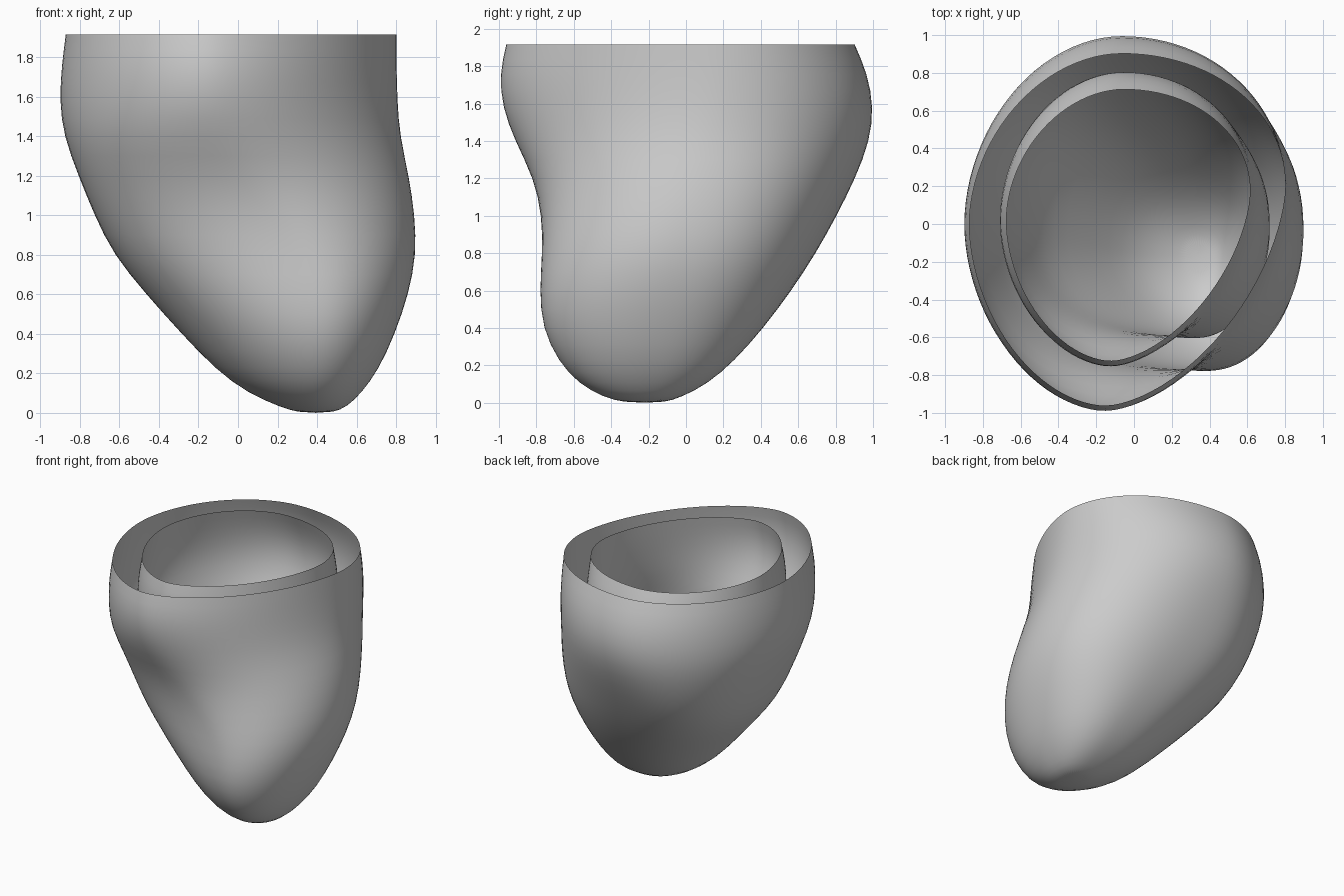
import bpy
import bmesh
from math import sin, cos, tau

if "Cube" in bpy.data.objects:
    bpy.data.objects.remove(bpy.data.objects["Cube"], do_unlink=True)

SEGMENTS = 48
HEIGHT = 1.915

# Extents of each cross-section: z, min x, max x, min y, max y
SECTIONS = [
    (0.0, 0.32, 0.47, -0.31, -0.13),
    (0.03, 0.22, 0.55, -0.44, -0.03),
    (0.1, 0.05, 0.62, -0.57, 0.11),
    (0.22, -0.11, 0.71, -0.68, 0.25),
    (0.4, -0.28, 0.79, -0.77, 0.41),
    (0.6, -0.46, 0.86, -0.78, 0.56),
    (0.8, -0.63, 0.90, -0.76, 0.69),
    (1.0, -0.72, 0.89, -0.76, 0.80),
    (1.2, -0.80, 0.86, -0.80, 0.90),
    (1.4, -0.88, 0.81, -0.91, 0.98),
    (1.58, -0.90, 0.80, -0.98, 1.0),
    (1.76, -0.89, 0.80, -1.0, 0.97),
    (HEIGHT, -0.87, 0.80, -0.96, 0.90),
]


def ease(z, low, high, start, end):
    """Blend smoothly from start to end as z goes from low to high."""
    t = min(1, max(0, (z - low) / (high - low)))
    return start + (end - start) * t * t * (3 - 2 * t)


def signed_power(value, power):
    return abs(value) ** power * (1 if value >= 0 else -1)


def section_ring(z, x_min, x_max, y_min, y_max):
    """Closed outline whose four extreme points shift with height."""
    front_x = ease(z, 0.6, 1.5, 0.4, -0.15)
    back_x = ease(z, 0, 1.1, 0.38, -0.07)
    left_y = ease(z, 0, 1.9, -0.22, 0.2)
    right_y = ease(z, 0, 1.0, -0.22, 0)
    # Fullness of each quadrant, the upper front being the most pointed
    front_left = ease(z, 0.9, 1.75, 2.05, 1.65)
    front_right = ease(z, 0.3, 0.9, 1.8, 2.45) - ease(z, 1.0, 1.65, 0, 0.62)
    back_right = ease(z, 0.9, 1.6, 2.35, 1.88)
    back_left = ease(z, 0.6, 1.4, 2.4, 2.05)
    ring = []
    for i in range(SEGMENTS):
        c, s = cos(tau * i / SEGMENTS), sin(tau * i / SEGMENTS)
        if s < 0:
            roundness = front_left if c > 0 else front_right
        else:
            roundness = back_left if c > 0 else back_right
        c, s = signed_power(c, 2 / roundness), signed_power(s, 2 / roundness)
        mid_x = front_x if s < 0 else back_x
        mid_y = left_y if c > 0 else right_y
        x = mid_x + c * (x_max - mid_x if c > 0 else mid_x - x_min)
        y = mid_y + s * (y_max - mid_y if s > 0 else mid_y - y_min)
        ring.append((x, y))
    return ring


def build_wall(name, scale, rim_scale, lean, shift_y, floor, material):
    """Loft an open-topped sheet; lean is how far its tip strays sideways."""
    bm = bmesh.new()
    rings = []
    for z, x_min, x_max, y_min, y_max in SECTIONS:
        cx, cy = (x_min + x_max) / 2, (y_min + y_max) / 2
        size = ease(z, 1.5, HEIGHT, scale, rim_scale)
        level = floor + z * (HEIGHT - floor) / HEIGHT
        rings.append([
            bm.verts.new((cx * lean + (x - cx) * size,
                          cy * lean + (y - cy) * size + shift_y, level))
            for x, y in section_ring(z, x_min, x_max, y_min, y_max)
        ])
    for lower, upper in zip(rings, rings[1:]):
        for i in range(SEGMENTS):
            j = (i + 1) % SEGMENTS
            bm.faces.new((lower[i], lower[j], upper[j], upper[i]))
    bm.faces.new(rings[0][::-1])
    # Soften the creases between the section quadrants
    inner_verts = [v for ring in rings[:-1] for v in ring]
    bmesh.ops.smooth_vert(bm, verts=inner_verts, factor=0.3,
                          use_axis_x=True, use_axis_y=True, use_axis_z=False)
    for face in bm.faces:
        face.smooth = True
    mesh = bpy.data.meshes.new(name)
    bm.to_mesh(mesh)
    bm.free()
    mesh.materials.append(material)
    wall = bpy.data.objects.new(name, mesh)
    bpy.context.collection.objects.link(wall)
    subdivision = wall.modifiers.new("smooth_surface", "SUBSURF")
    subdivision.levels = subdivision.render_levels = 1


def flat_material(name, colour):
    material = bpy.data.materials.new(name)
    material.use_nodes = True
    material.diffuse_color = colour
    material.node_tree.nodes["Principled BSDF"].inputs["Base Color"].default_value = colour
    return material


grey = flat_material("light_grey", (0.6, 0.6, 0.6, 1))

# Outer sheet and the smaller cavity lining nested inside it
build_wall("outer_wall", 1.012, 1.005, 1, 0, 0, grey)
build_wall("inner_wall", 0.8, 0.775, 0.87, 0.02, 0.24, grey)
